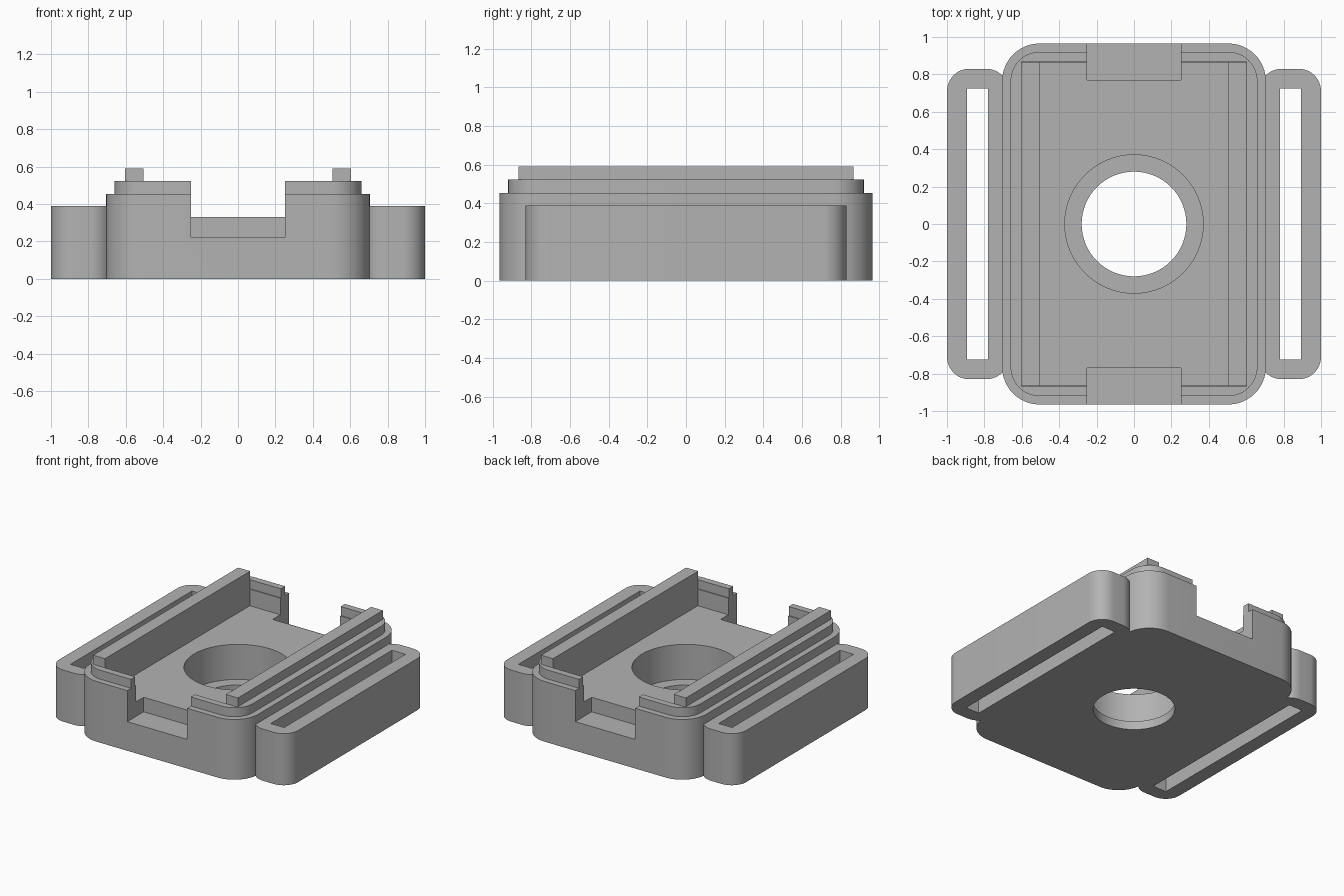
import bpy
import bmesh
from math import sin, cos, pi, radians

if "Cube" in bpy.data.objects:
    bpy.data.objects.remove(bpy.data.objects["Cube"])

grey = bpy.data.materials.new("plain grey")
grey.use_nodes = True
grey.diffuse_color = (0.45, 0.45, 0.45, 1)
grey.node_tree.nodes["Principled BSDF"].inputs["Base Color"].default_value = grey.diffuse_color


def rounded_rect(x0, x1, y0, y1, r, steps=12):
    """Outline of a rectangle with rounded corners; r = 0 gives plain corners."""
    if r == 0:
        return [(x0, y0), (x1, y0), (x1, y1), (x0, y1)]
    centres = [(x1 - r, y1 - r), (x0 + r, y1 - r), (x0 + r, y0 + r), (x1 - r, y0 + r)]
    return [(cx + r * cos((q + i / steps) * pi / 2), cy + r * sin((q + i / steps) * pi / 2))
            for q, (cx, cy) in enumerate(centres) for i in range(steps + 1)]


def circle(r, n=64):
    return [(r * cos(2 * pi * i / n), r * sin(2 * pi * i / n)) for i in range(n)]


def prism(name, outline, z0, z1):
    bm = bmesh.new()
    face = bm.faces.new([bm.verts.new((x, y, z0)) for x, y in outline])
    top = bmesh.ops.extrude_face_region(bm, geom=[face])["geom"]
    bmesh.ops.translate(bm, vec=(0, 0, z1 - z0),
                        verts=[v for v in top if isinstance(v, bmesh.types.BMVert)])
    bmesh.ops.recalc_face_normals(bm, faces=bm.faces)
    mesh = bpy.data.meshes.new(name)
    bm.to_mesh(mesh)
    bm.free()
    mesh.materials.append(grey)
    obj = bpy.data.objects.new(name, mesh)
    bpy.context.collection.objects.link(obj)
    return obj


def box(name, x0, x1, y0, y1, z0, z1):
    return prism(name, rounded_rect(x0, x1, y0, y1, 0), z0, z1)


def select(obj):
    bpy.ops.object.select_all(action="DESELECT")
    obj.select_set(True)
    bpy.context.view_layer.objects.active = obj


def cut(obj, *cutters):
    select(obj)
    for cutter in cutters:
        mod = obj.modifiers.new("cut", "BOOLEAN")
        mod.operation = "DIFFERENCE"
        mod.solver = "EXACT"
        mod.object = cutter
        bpy.ops.object.modifier_apply(modifier=mod.name)
        bpy.data.objects.remove(cutter)


def smooth(obj):
    select(obj)
    bpy.ops.object.shade_smooth_by_angle(angle=radians(30))


FLOOR, RIM, LIP_TOP, RAIL_TOP = 0.33, 0.455, 0.523, 0.59

# Main tray: cavity, end notches and stepped centre hole
body = prism("tray_body", rounded_rect(-0.705, 0.705, -0.965, 0.965, 0.2), 0, RIM)
cut(body,
    box("cavity", -0.56, 0.56, -0.862, 0.862, FLOOR, 1),
    box("front_notch", -0.25, 0.25, -1.1, -0.77, 0.22, 1),
    box("back_notch", -0.25, 0.25, 0.77, 1.1, 0.22, 1),
    prism("counterbore", circle(0.37), 0.065, 1),
    prism("through_hole", circle(0.28), -0.5, 0.5))
smooth(body)

# Raised lip around the rim, open at both notches
lip = prism("rim_lip", rounded_rect(-0.66, 0.66, -0.92, 0.92, 0.155), RIM, LIP_TOP)
cut(lip,
    box("lip_opening", -0.6, 0.6, -0.87, 0.87, 0, 1),
    box("lip_gap", -0.25, 0.25, -1.1, 1.1, 0, 1))
smooth(lip)

# Side rails and strap loops
for side, label in ((1, "left"), (-1, "right")):
    def span(a, b):
        return sorted((side * a, side * b))

    box(label + "_rail", *span(0.505, 0.605), -0.866, 0.866, FLOOR - 0.03, RAIL_TOP)

    loop = prism(label + "_strap_loop",
                 rounded_rect(*span(0.67, 1), -0.83, 0.83, 0.12), 0, 0.39)
    cut(loop, box("strap_slot", *span(0.78, 0.893), -0.725, 0.725, -1, 1))
    smooth(loop)
